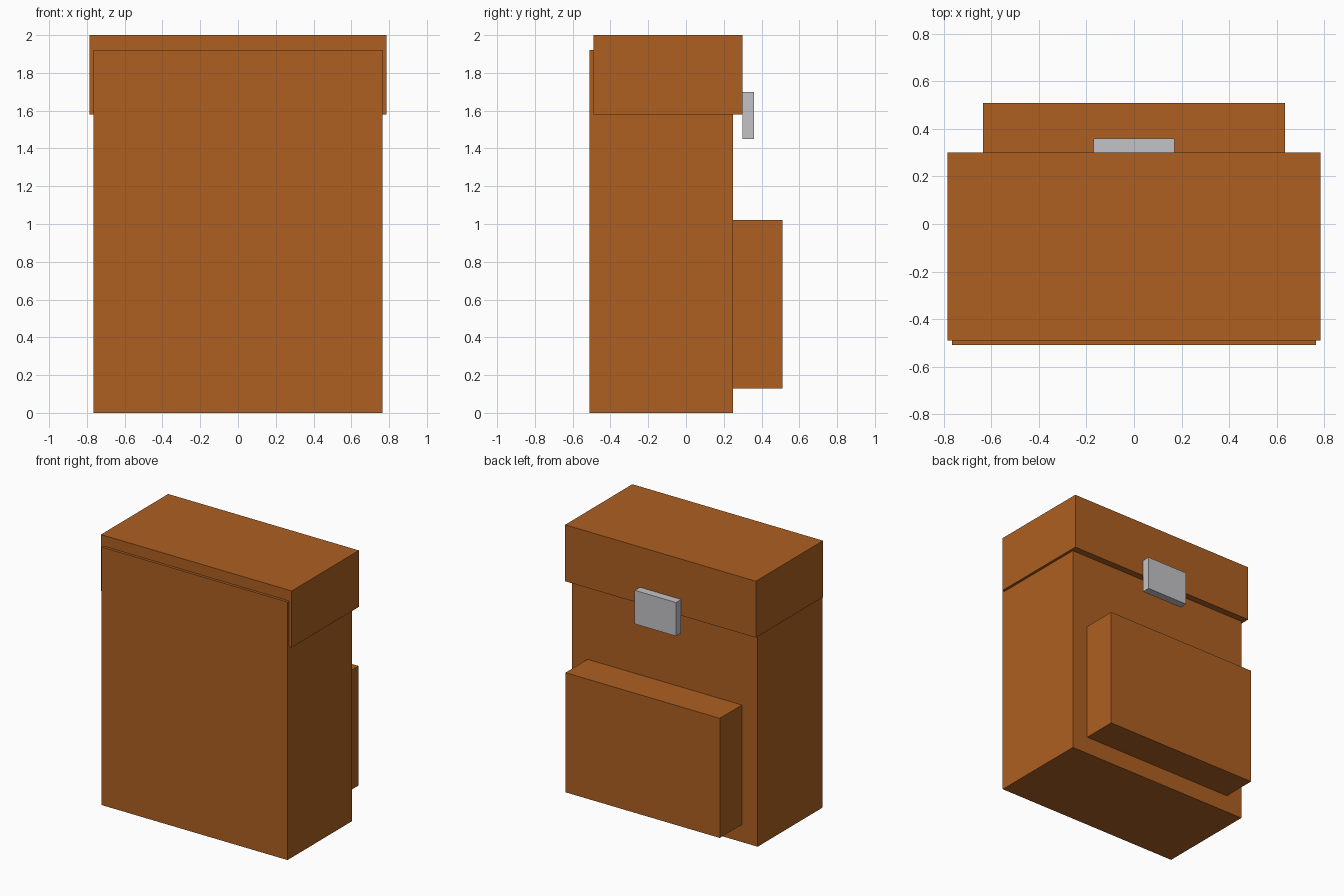
import bpy

cube = bpy.data.objects.get("Cube")
if cube:
    bpy.data.objects.remove(cube, do_unlink=True)


def make_material(name, rgb, roughness):
    mat = bpy.data.materials.new(name)
    mat.use_nodes = True
    color = (*rgb, 1.0)
    mat.diffuse_color = color
    shader = next(n for n in mat.node_tree.nodes if n.type == 'BSDF_PRINCIPLED')
    shader.inputs["Base Color"].default_value = color
    shader.inputs["Roughness"].default_value = roughness
    return mat


def make_box(name, width, y_range, z_range, mat):
    """Box centred on x = 0, spanning the given depth and height."""
    (y0, y1), (z0, z1) = y_range, z_range
    bpy.ops.mesh.primitive_cube_add(size=1, location=(0, (y0 + y1) / 2, (z0 + z1) / 2))
    obj = bpy.context.object
    obj.name = obj.data.name = name
    obj.scale = (width, y1 - y0, z1 - z0)
    bpy.ops.object.transform_apply(location=False, rotation=False, scale=True)
    obj.data.materials.append(mat)
    return obj


leather = make_material("brown leather", (0.423, 0.117, 0.016), 0.8)
metal = make_material("grey metal", (0.55, 0.55, 0.58), 0.5)

# Main bag and the lid that overhangs its top
make_box("bag_body", 1.53, (-0.51, 0.25), (0, 1.92), leather)
make_box("top_flap", 1.57, (-0.49, 0.30), (1.58, 2.0), leather)

# Outer pocket and the clasp hanging from the lid
make_box("outer_pocket", 1.27, (0.25, 0.51), (0.13, 1.02), leather)
make_box("clasp", 0.34, (0.30, 0.36), (1.45, 1.70), metal)
